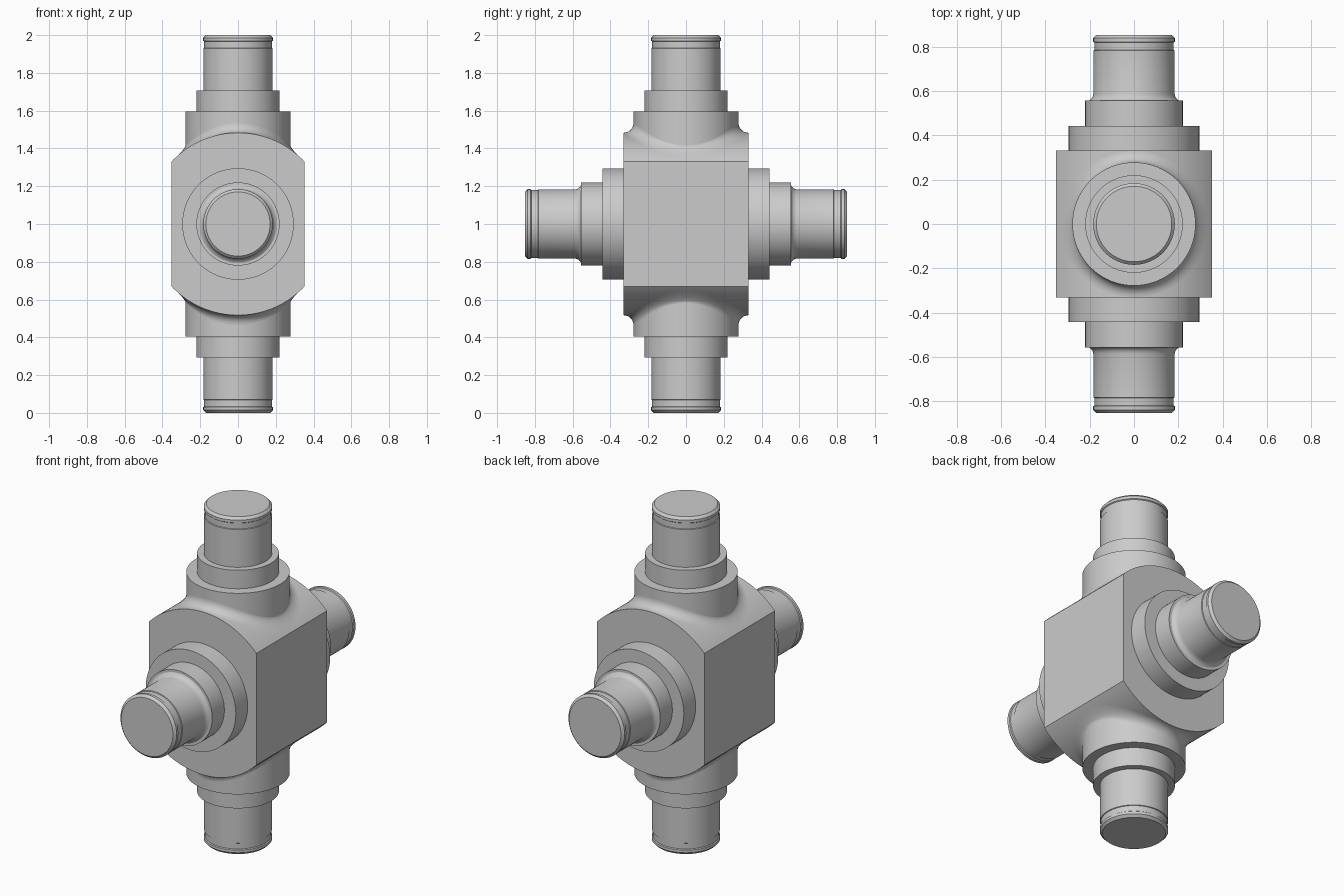
import bpy, bmesh
from math import sin, cos, asin, pi, sqrt, radians
from mathutils import Matrix

cube = bpy.data.objects.get("Cube")
if cube:
    bpy.data.objects.remove(cube, do_unlink=True)

SEGMENTS = 96
CENTRE = Matrix.Translation((0, 0, 1))
BODY_R, HALF_W, HALF_D = 0.483, 0.352, 0.331
BOSS_R, FILLET = 0.278, 0.052

steel = bpy.data.materials.new("grey steel")
steel.use_nodes = True
GREY = (0.6, 0.6, 0.6, 1)
steel.diffuse_color = GREY
steel.node_tree.nodes["Principled BSDF"].inputs["Base Color"].default_value = GREY


def finish(name, bm, matrix):
    """Turn a bmesh into a smooth-shaded object with crisp edges."""
    bmesh.ops.recalc_face_normals(bm, faces=bm.faces)
    mesh = bpy.data.meshes.new(name)
    bm.to_mesh(mesh)
    bm.free()
    mesh.transform(matrix)
    mesh.materials.append(steel)
    obj = bpy.data.objects.new(name, mesh)
    bpy.context.collection.objects.link(obj)
    bpy.ops.object.select_all(action="DESELECT")
    obj.select_set(True)
    bpy.context.view_layer.objects.active = obj
    bpy.ops.object.shade_smooth_by_angle(angle=radians(25))


def bridge_rings(bm, rings):
    for a, b in zip(rings, rings[1:]):
        for i in range(SEGMENTS):
            j = (i + 1) % SEGMENTS
            bm.faces.new((a[i], a[j], b[j], b[i]))


def angles():
    return [2 * pi * i / SEGMENTS for i in range(SEGMENTS)]


def turned(name, profile, matrix):
    """Solid of revolution about z from (radius, height) points."""
    bm = bmesh.new()
    rings = [[bm.verts.new((r * cos(t), r * sin(t), h)) for t in angles()]
             for r, h in profile]
    bridge_rings(bm, rings)
    bm.faces.new(rings[0])
    bm.faces.new(rings[-1])
    finish(name, bm, matrix)


def pin_tip(end):
    """Shaft end with a shallow groove, a lip and a chamfer."""
    return [(0.183, end - 0.07), (0.179, end - 0.068), (0.179, end - 0.034),
            (0.184, end - 0.03), (0.184, end - 0.014), (0.170, end)]


def surface(x):
    return sqrt(BODY_R ** 2 - x * x)


# Central body: a cylinder along y with flat sides
half = asin(HALF_W / BODY_R)
arc = [half - 2 * half * i / 48 for i in range(49)]
outline = [(BODY_R * sin(t), BODY_R * cos(t)) for t in arc]
outline += [(-x, -z) for x, z in outline]
bm = bmesh.new()
front = bm.faces.new([bm.verts.new((x, -HALF_D, z)) for x, z in outline])
back = bmesh.ops.extrude_face_region(bm, geom=[front], use_keep_orig=True)
for v in back["geom"]:
    if isinstance(v, bmesh.types.BMVert):
        v.co.y = HALF_D
finish("central_body", bm, CENTRE)

# Vertical pins, each with a fillet that follows the curved body
vertical = [(BOSS_R, 0.3), (BOSS_R, 0.596), (0.22, 0.596), (0.22, 0.706),
            (0.183, 0.706)] + pin_tip(1.0)
for name, turn in (("top", 0), ("bottom", pi)):
    matrix = CENTRE @ Matrix.Rotation(turn, 4, "Y")
    turned(name + "_pin", vertical, matrix)
    bm = bmesh.new()
    rings = []
    for k in range(9):
        a = k / 8 * pi / 2
        r = BOSS_R + FILLET * (1 - cos(a))
        ring = []
        for t in angles():
            rise = FILLET * (1 - sin(a)) * (1 - 0.6 * cos(t) ** 2)
            ring.append(bm.verts.new((r * cos(t), r * sin(t), surface(r * cos(t)) + rise)))
        rings.append(ring)
    bridge_rings(bm, rings)
    finish(name + "_pin_fillet", bm, matrix)

# Horizontal pins, with a small fillet where the shaft meets its collar
horizontal = [(0.295, 0.3), (0.295, 0.442), (0.22, 0.442), (0.22, 0.556),
              (0.205, 0.556), (0.194, 0.563), (0.187, 0.572),
              (0.183, 0.586)] + pin_tip(0.852)
for name, turn in (("front", pi / 2), ("back", -pi / 2)):
    turned(name + "_pin", horizontal, CENTRE @ Matrix.Rotation(turn, 4, "X"))
